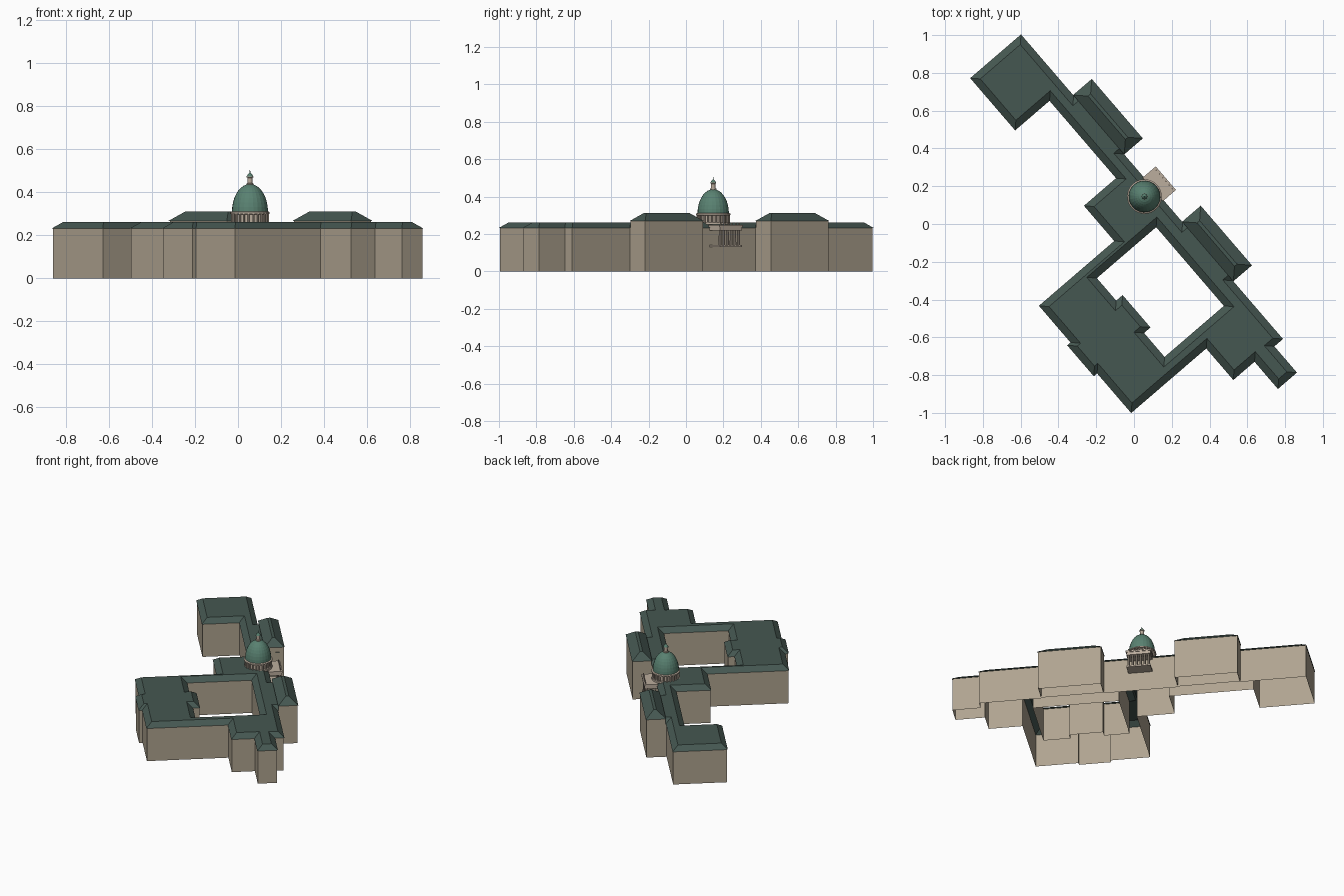
import bpy, bmesh, math
from mathutils import Vector, Matrix

if "Cube" in bpy.data.objects:
    bpy.data.objects.remove(bpy.data.objects["Cube"])

ROT = Matrix.Rotation(math.radians(-49.3), 4, 'Z')   # building axes: u along the main bar, v toward the back


def mat(name, col):
    m = bpy.data.materials.new(name)
    m.diffuse_color = (*col, 1)
    m.use_nodes = True
    m.node_tree.nodes["Principled BSDF"].inputs["Base Color"].default_value = m.diffuse_color
    return m


WALL = mat("stone", (0.43, 0.37, 0.28))
ROOF = mat("roof_green", (0.06, 0.095, 0.082))
COPPER = mat("copper", (0.10, 0.22, 0.165))
TRIM = mat("trim", (0.50, 0.42, 0.34))


def finish(name, bm, material, fix=True):
    if fix:
        bmesh.ops.recalc_face_normals(bm, faces=bm.faces)
    bm.transform(ROT)
    me = bpy.data.meshes.new(name)
    bm.to_mesh(me)
    bm.free()
    me.materials.append(material)
    ob = bpy.data.objects.new(name, me)
    bpy.context.collection.objects.link(ob)
    return ob


def offset(loop, d):
    """Mitred offset to the left of the loop direction."""
    out, n = [], len(loop)
    for i in range(n):
        p, q, r = (Vector(loop[(i + k) % n]) for k in (-1, 0, 1))
        a, b = (q - p).normalized(), (r - q).normalized()
        na, nb = Vector((-a.y, a.x)), Vector((-b.y, b.x))
        out.append(q + (na + nb) * d / (1 + na.dot(nb)))
    return out


def band(bm, lo, z0, hi, z1):
    a = [bm.verts.new((p[0], p[1], z0)) for p in lo]
    b = [bm.verts.new((p[0], p[1], z1)) for p in hi]
    n = len(a)
    for i in range(n):
        j = (i + 1) % n
        bm.faces.new((a[i], a[j], b[j], b[i]))
    return [bm.edges.get((b[i], b[(i + 1) % n])) for i in range(n)]


def box(bm, u0, u1, v0, v1, z0, z1):
    m = Matrix.Translation(((u0 + u1) / 2, (v0 + v1) / 2, (z0 + z1) / 2)) @ Matrix.Diagonal((u1 - u0, v1 - v0, z1 - z0, 1))
    bmesh.ops.create_cube(bm, size=1, matrix=m)


def lathe(name, profile, seg, material):
    bm = bmesh.new()
    rings = []
    for r, z in profile:
        rings.append([bm.verts.new((DU + r * math.cos(2 * math.pi * i / seg),
                                    DV + r * math.sin(2 * math.pi * i / seg), z)) for i in range(seg)])
    for a, b in zip(rings, rings[1:]):
        for i in range(seg):
            j = (i + 1) % seg
            bm.faces.new((a[i], a[j], b[j], b[i]))
    bm.faces.new(rings[-1])
    bmesh.ops.remove_doubles(bm, verts=bm.verts, dist=1e-5)
    return finish(name, bm, material)


# footprint and courtyard
outer = [(-1.147, .197), (-1.147, -.15), (-.79, -.15), (-.79, .09), (-.242, .09), (-.242, -.134),
         (.004, -.134), (.004, -.66), (.26, -.66), (.26, -.683), (.468, -.683), (.468, -.66),
         (.745, -.66), (.745, -.136), (.965, -.136), (.965, .012), (1.155, .012), (1.155, .137),
         (.972, .137), (.972, .197), (.565, .197), (.565, .32), (.165, .32), (.165, .197),
         (-.32, .197), (-.32, .32), (-.72, .32), (-.72, .197)]
court = [(.085, -.34), (.085, .082), (.643, .082), (.643, -.34), (.468, -.34), (.468, -.295), (.25, -.295), (.25, -.34)]

EAVE, FLAT = 0.232, 0.262

# walls
bm = bmesh.new()
for lp in (outer, court):
    band(bm, lp, 0, lp, EAVE)
finish("walls", bm, WALL, False)

# roof with sloping edges around a flat top
bm = bmesh.new()
edges = []
for lp in (outer, court):
    edges += band(bm, offset(lp, -.004), EAVE, offset(lp, .034), FLAT)
bmesh.ops.triangle_fill(bm, edges=edges, use_beauty=True, use_dissolve=False)
for f in bm.faces:
    f.normal_update()
    if f.normal.z < 0:
        f.normal_flip()
finish("main_roof", bm, ROOF, False)

# two raised pavilions with hipped roofs
for name, u0, u1 in (("north", -.724, -.317), ("south", .161, .569)):
    v0, v1 = .205, .327
    foot = [(u0, v0), (u1, v0), (u1, v1), (u0, v1)]
    bm = bmesh.new()
    band(bm, foot, 0, foot, .268)
    finish(name + "_pavilion_walls", bm, WALL)
    bm = bmesh.new()
    top = band(bm, offset(foot, -.004), .268, offset(foot, .052), .312)
    bmesh.ops.contextual_create(bm, geom=top)
    finish(name + "_pavilion_roof", bm, ROOF)

# dome over the crossing
DU, DV = -.074, .137
lathe("drum", [(.076, .255), (.076, .305)], 24, TRIM)
lathe("drum_cornice", [(.076, .298), (.092, .300), (.092, .308), (.085, .312)], 24, TRIM)
bm = bmesh.new()
for i in range(24):
    a = 2 * math.pi * i / 24
    m = Matrix.Translation((DU + .084 * math.cos(a), DV + .084 * math.sin(a), .279))
    bmesh.ops.create_cone(bm, segments=6, radius1=.005, radius2=.005, depth=.042, cap_ends=True, matrix=m)
finish("drum_columns", bm, TRIM)
lathe("drum_base", [(.091, .250), (.091, .262), (.07, .262)], 24, TRIM)
prof = [(.084 * math.cos(t), .310 + .129 * math.sin(t)) for t in [math.radians(90 * k / 9) for k in range(9)]]
lathe("dome", prof + [(.008, .439)], 24, COPPER)
lathe("lantern", [(.017, .432), (.017, .442), (.012, .443), (.012, .468), (.016, .469), (.016, .474)], 12, TRIM)
lathe("lantern_cap", [(.016, .474), (.011, .483), (.004, .490), (.002, .492), (.001, .505)], 12, COPPER)

# portico on the back wall
P0, P1, Q0, Q1 = -.152, .004, .195, .282
bm = bmesh.new()
box(bm, P0, P1, Q0, Q1, .130, .140)
box(bm, P0, P1, Q0, Q1, .218, .238)
box(bm, P0 - .004, P1 + .004, Q0, Q1 + .004, .238, .248)
finish("portico_slabs", bm, TRIM)
bm = bmesh.new()
for i in range(6):
    u = P0 + .013 + i * (P1 - P0 - .026) / 5
    m = Matrix.Translation((u, Q1 - .013, .179))
    bmesh.ops.create_cone(bm, segments=10, radius1=.008, radius2=.007, depth=.08, cap_ends=True, matrix=m)
    box(bm, u - .003, u + .003, Q1 - .01, Q1 - .004, .247, .262)
finish("portico_columns", bm, TRIM)
